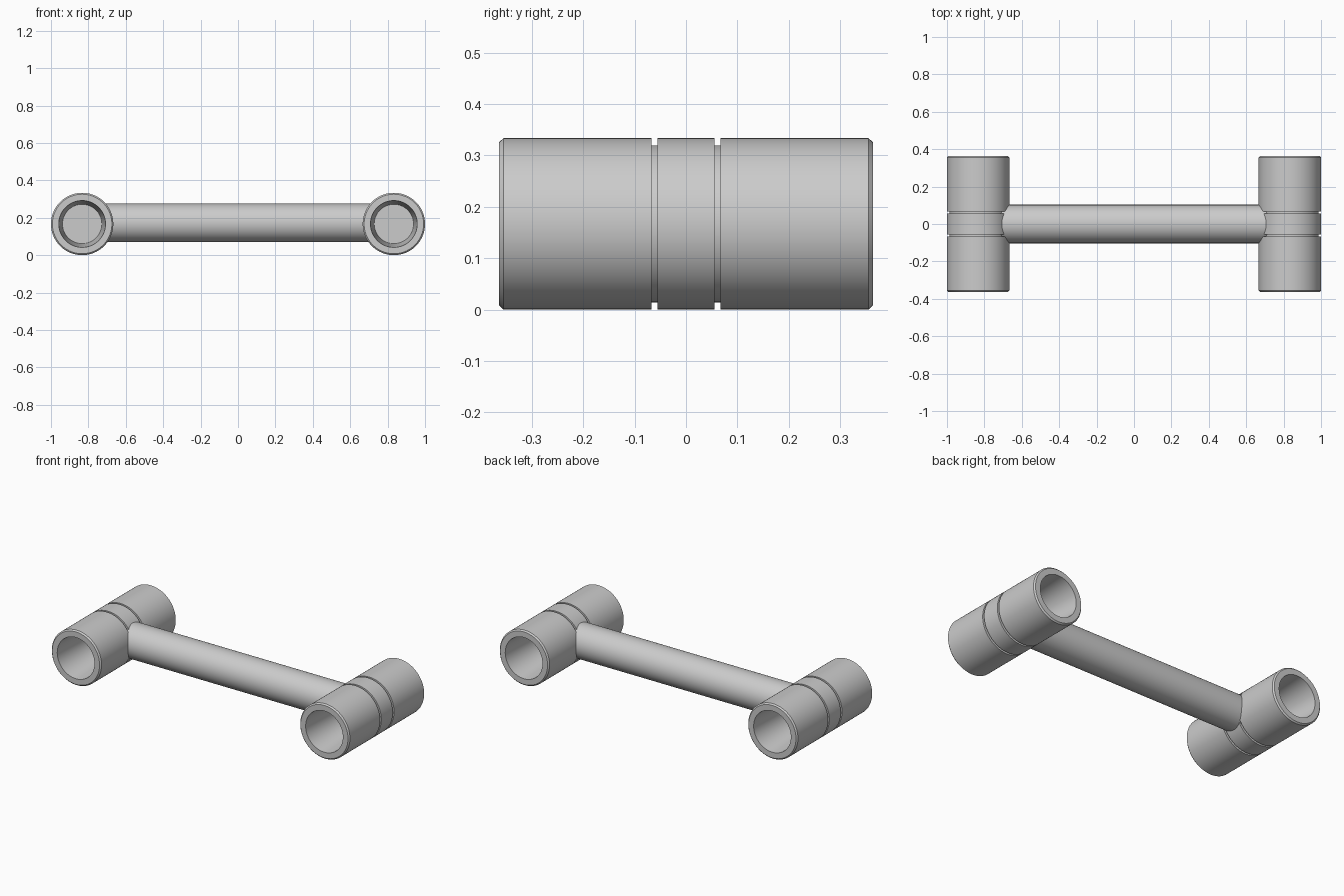
import bpy
import bmesh
from math import cos, sin, tau, radians

if "Cube" in bpy.data.objects:
    bpy.data.objects.remove(bpy.data.objects["Cube"])

SIDES = 96


def lathe(name, profile, center, axis):
    """Revolve (radius, offset) points about an axis; radius 0 closes an end."""
    bm = bmesh.new()
    rings = []
    for r, h in profile:
        count = SIDES if r > 0 else 1
        ring = []
        for i in range(count):
            a = tau * i / SIDES
            u, v = r * cos(a), r * sin(a)
            co = (u, h, v) if axis == 'Y' else (h, u, v)
            ring.append(bm.verts.new(co))
        rings.append(ring)
    for a, b in zip(rings, rings[1:]):
        for i in range(SIDES):
            j = (i + 1) % SIDES
            if len(a) == 1:
                bm.faces.new((a[0], b[j], b[i]))
            elif len(b) == 1:
                bm.faces.new((a[i], a[j], b[0]))
            else:
                bm.faces.new((a[i], a[j], b[j], b[i]))
    bmesh.ops.recalc_face_normals(bm, faces=bm.faces)
    mesh = bpy.data.meshes.new(name)
    bm.to_mesh(mesh)
    bm.free()
    obj = bpy.data.objects.new(name, mesh)
    bpy.context.collection.objects.link(obj)
    obj.location = center
    bpy.context.view_layer.objects.active = obj
    obj.select_set(True)
    bpy.ops.object.shade_smooth_by_angle(angle=radians(30))
    obj.select_set(False)
    return obj


# End sleeves: tapered blind bores, chamfered rims and two grooves
R, G = 0.1667, 0.153
half = [(0, 0.06), (0.105, 0.06), (0.125, 0.3635), (0.159, 0.3635),
        (R, 0.3555), (R, 0.067), (G, 0.067), (G, 0.055), (R, 0.055)]
sleeve = half + [(r, -y) for r, y in reversed(half)]
for side, x in (("left", -0.8333), ("right", 0.8333)):
    lathe(side + "_sleeve", sleeve, (x, 0, R), 'Y')

# Connecting bar, ending within the sleeve walls
lathe("connecting_bar", [(0, -0.72), (0.103, -0.72), (0.103, 0.72), (0, 0.72)],
      (0, 0, 0.172), 'X')
